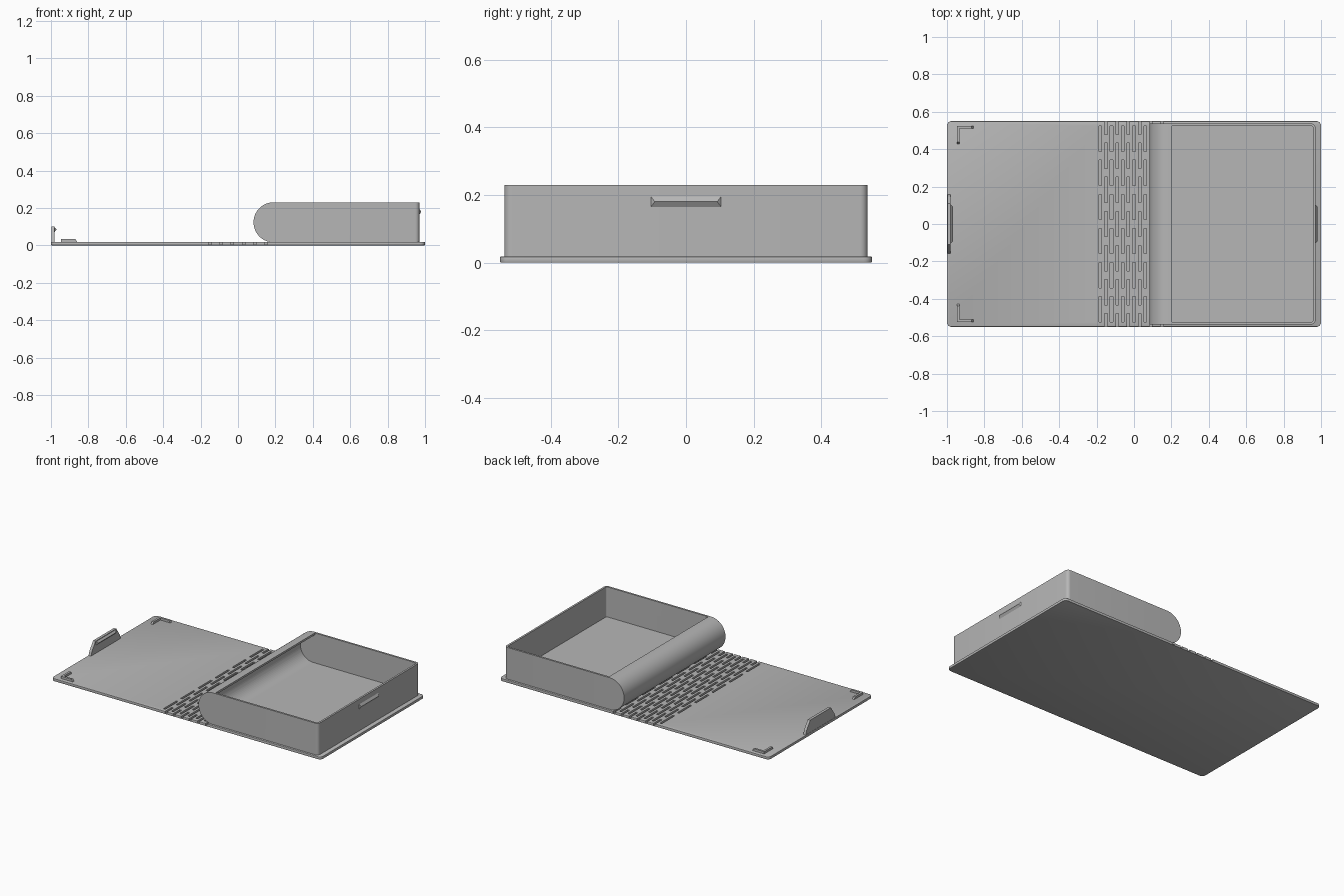
import bpy, bmesh
from math import pi, sin, cos
from mathutils import Vector

cube = bpy.data.objects.get("Cube")
if cube:
    bpy.data.objects.remove(cube)

grey = bpy.data.materials.new("plain grey")
grey.use_nodes = True
grey.diffuse_color = (0.47, 0.47, 0.47, 1)
grey.node_tree.nodes["Principled BSDF"].inputs["Base Color"].default_value = grey.diffuse_color


def finish(name, bm, smooth=True):
    bmesh.ops.recalc_face_normals(bm, faces=bm.faces)
    mesh = bpy.data.meshes.new(name)
    bm.to_mesh(mesh)
    bm.free()
    mesh.materials.append(grey)
    ob = bpy.data.objects.new(name, mesh)
    bpy.context.collection.objects.link(ob)
    activate(ob)
    if smooth:
        bpy.ops.object.shade_smooth_by_angle(angle=pi / 6)
    return ob


def activate(ob):
    bpy.ops.object.select_all(action='DESELECT')
    ob.select_set(True)
    bpy.context.view_layer.objects.active = ob


def prism(points, axis, low, high):
    """Extrude a 2D outline along the given axis (0 = x, 1 = y, 2 = z)."""
    bm = bmesh.new()
    verts = []
    for p in points:
        co = list(p)
        co.insert(axis, low)
        verts.append(bm.verts.new(co))
    face = bm.faces.new(verts)
    out = bmesh.ops.extrude_face_region(bm, geom=[face])
    step = Vector([high - low if i == axis else 0 for i in range(3)])
    bmesh.ops.translate(bm, vec=step, verts=[v for v in out["geom"] if isinstance(v, bmesh.types.BMVert)])
    return bm


def box(bm, x0, x1, y0, y1, z0, z1):
    made = bmesh.ops.create_cube(bm, size=1)["verts"]
    for v in made:
        v.co = Vector(((x0 + x1) / 2 + v.co.x * (x1 - x0),
                       (y0 + y1) / 2 + v.co.y * (y1 - y0),
                       (z0 + z1) / 2 + v.co.z * (z1 - z0)))


def round_uprights(bm, radius, min_x=-2):
    bm.normal_update()
    edges = [e for e in bm.edges
             if (e.verts[0].co.xy - e.verts[1].co.xy).length < 1e-5 and e.verts[0].co.x > min_x]
    bmesh.ops.bevel(bm, geom=edges, offset=radius, segments=6, profile=0.5, affect='EDGES')


def cut(ob, cutter):
    mod = ob.modifiers.new("cut", 'BOOLEAN')
    mod.operation, mod.solver, mod.object = 'DIFFERENCE', 'EXACT', cutter
    activate(ob)
    bpy.ops.object.modifier_apply(modifier=mod.name)
    bpy.data.objects.remove(cutter)
    bpy.ops.object.shade_smooth_by_angle(angle=pi / 6)


# Base sheet forming the lid, the hinge strip and the box floor
bm = bmesh.new()
box(bm, -1, 1, -0.55, 0.55, 0, 0.018)
round_uprights(bm, 0.025)
rims = [e for e in bm.edges if len(e.link_faces) == 2 and e.calc_face_angle() > 1.2]
bmesh.ops.bevel(bm, geom=rims, offset=0.003, segments=2, profile=0.5, affect='EDGES')
sheet = finish("base_sheet", bm)

# Staggered rows of hinge grooves
bm = bmesh.new()
pitch, half = 0.182, 0.068
for row in range(12):
    x = -0.18 + 0.03 * row
    inner_row = row % 2 == 0
    for i in range(6 if inner_row else 7):
        y = pitch * (i - (2.5 if inner_row else 3))
        box(bm, x - 0.007, x + 0.007, y - half, y + half, 0.005, 0.05)
cut(sheet, finish("hinge_grooves", bm, False))


# Open tray with a rounded spine
def spine(radius):
    return [(0.19 - radius * sin(pi * i / 32), 0.123 - radius * cos(pi * i / 32)) for i in range(33)]


bm = prism(spine(0.107) + [(0.97, 0.23), (0.97, 0.016)], 1, -0.537, 0.537)
round_uprights(bm, 0.022, 0.9)
tray = finish("tray", bm)
bm = prism(spine(0.094) + [(0.203, 0.217), (0.203, 0.27), (0.957, 0.27), (0.957, 0.029)], 1, -0.524, 0.524)
round_uprights(bm, 0.01, 0.9)
cut(tray, finish("tray_cavity", bm, False))


# Catch ridges with pointed section and tapered ends
def ridge(name, x, reach, z, half_height):
    bm = prism([(x, z - half_height), (x + reach, z), (x, z + half_height)], 1, -0.105, 0.105)
    for v in bm.verts:
        if abs(v.co.x - x) > abs(reach) / 2:
            v.co.y *= 0.88
    finish(name, bm, False)


ridge("tray_catch", 0.969, 0.011, 0.18, 0.017)
ridge("latch_hook", -0.981, 0.012, 0.084, 0.013)

# Upright latch tab at the lid's free edge
finish("latch_tab", prism([(-0.16, 0.01), (0.16, 0.01), (0.148, 0.045), (0.11, 0.1),
                           (-0.11, 0.1), (-0.148, 0.045)], 0, -0.998, -0.98), False)

# Corner locating ribs, mirrored front and back
for side, label in ((1, "back"), (-1, "front")):
    bm = prism([(-0.947, 0.524), (-0.855, 0.524), (-0.855, 0.51), (-0.933, 0.51),
                (-0.933, 0.425), (-0.947, 0.425)], 2, 0.012, 0.033)
    for v in bm.verts:
        if v.co.z > 0.03:
            if v.co.x > -0.9:
                v.co.x -= 0.014
            if v.co.y < 0.45:
                v.co.y += 0.014
        v.co.y *= side
    finish(label + "_corner_rib", bm, False)
